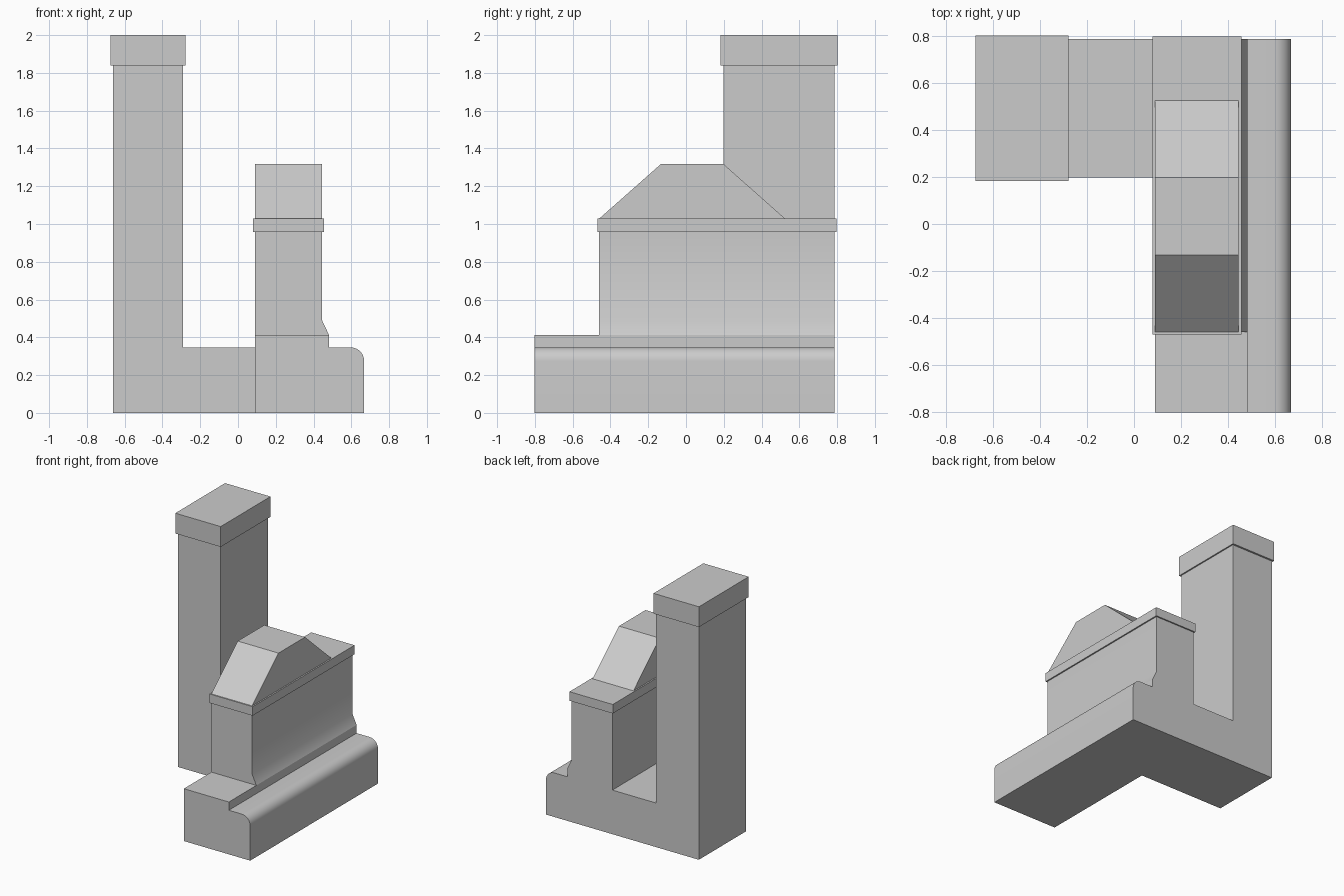
import bpy, bmesh, math
from mathutils import Vector

if "Cube" in bpy.data.objects:
    bpy.data.objects.remove(bpy.data.objects["Cube"])


def extrude(name, pts, axis, lo, hi, smooth=False):
    """Extrude a closed 2D profile: axis 'y' takes (x, z) points, axis 'x' takes (y, z)."""
    bm = bmesh.new()
    place = (lambda a, b: (a, lo, b)) if axis == 'y' else (lambda a, b: (lo, a, b))
    face = bm.faces.new([bm.verts.new(place(a, b)) for a, b in pts])
    top = bmesh.ops.extrude_face_region(bm, geom=[face])
    move = Vector((0, hi - lo, 0)) if axis == 'y' else Vector((hi - lo, 0, 0))
    bmesh.ops.translate(bm, vec=move,
                        verts=[g for g in top['geom'] if isinstance(g, bmesh.types.BMVert)])
    bmesh.ops.recalc_face_normals(bm, faces=bm.faces)
    mesh = bpy.data.meshes.new(name)
    bm.to_mesh(mesh)
    bm.free()
    obj = bpy.data.objects.new(name, mesh)
    bpy.context.collection.objects.link(obj)
    if smooth:
        bpy.ops.object.select_all(action='DESELECT')
        obj.select_set(True)
        bpy.context.view_layer.objects.active = obj
        bpy.ops.object.shade_smooth_by_angle(angle=math.radians(30))
    return obj


def box(name, x0, x1, y0, y1, z0, z1):
    return extrude(name, [(x0, z0), (x1, z0), (x1, z1), (x0, z1)], 'y', y0, y1)


# Tall tower with the low link running to the wall
extrude("tower_and_link", [(-0.663, 0), (0.09, 0), (0.09, 0.347), (-0.29, 0.347),
                           (-0.29, 1.84), (-0.663, 1.84)], 'y', 0.198, 0.787)
box("tower_cap", -0.674, -0.279, 0.183, 0.802, 1.84, 2.0)

# Long plinth with a rounded outer shoulder and a stepped top
r = 0.073
shoulder = [(0.668 - r + r * math.cos(t), 0.347 - r + r * math.sin(t))
            for t in (math.pi / 2 * i / 8 for i in range(9))]
extrude("plinth", [(0.09, 0), (0.668, 0)] + shoulder +
        [(0.482, 0.347), (0.482, 0.412), (0.09, 0.412)], 'y', -0.802, 0.787, smooth=True)

# Upper wall with a sloped foot
extrude("wall", [(0.09, 0.412), (0.482, 0.412), (0.445, 0.49),
                 (0.445, 0.957), (0.09, 0.957)], 'y', -0.46, 0.787, smooth=True)
box("wall_cap", 0.079, 0.456, -0.469, 0.798, 0.957, 1.028)

# Trapezoid block on top of the wall
extrude("sloped_top", [(-0.46, 1.028), (0.525, 1.028), (0.198, 1.318), (-0.132, 1.318)],
        'x', 0.09, 0.445)
